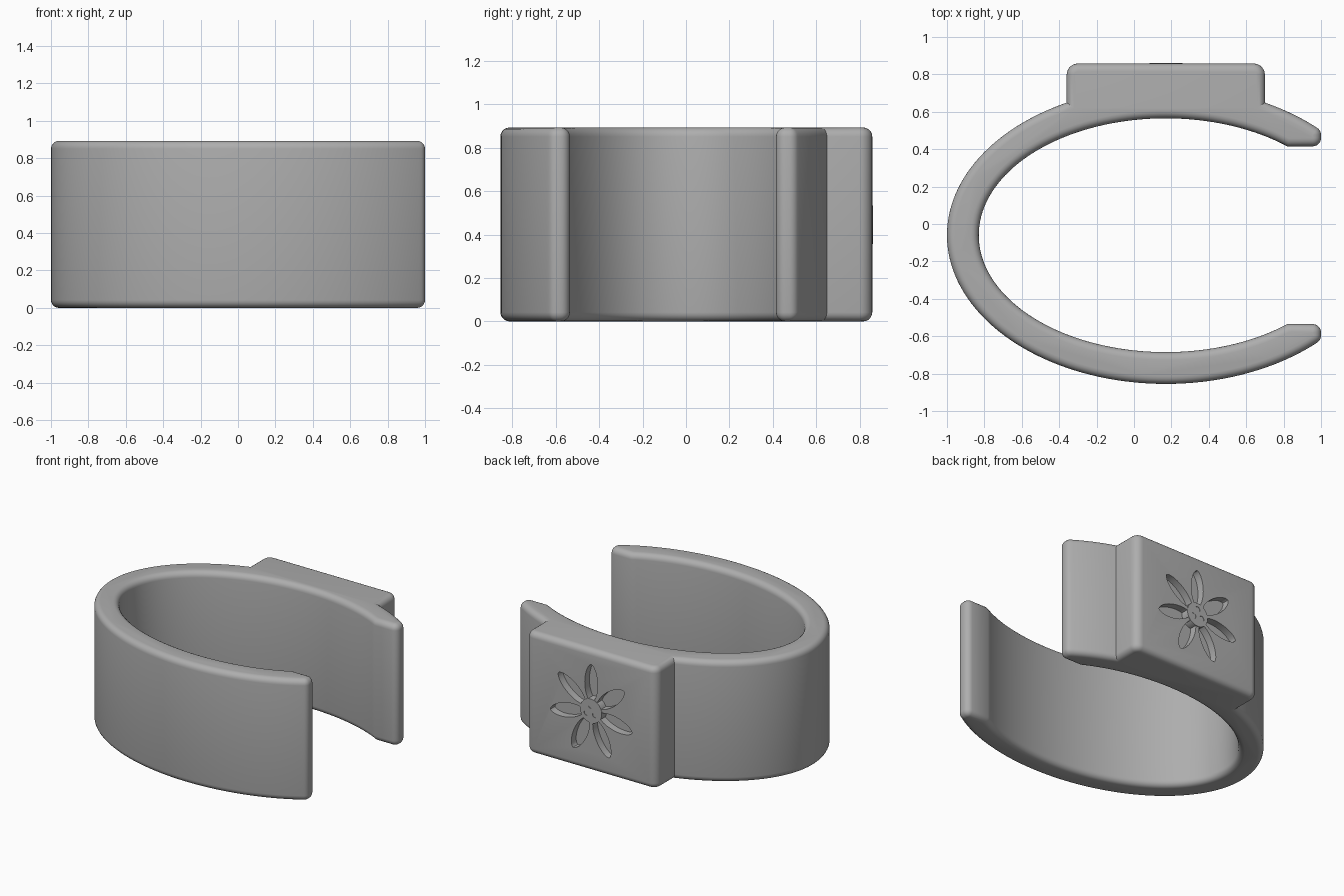
import bpy, bmesh, math
from mathutils import Vector, Matrix

if "Cube" in bpy.data.objects:
    bpy.data.objects.remove(bpy.data.objects["Cube"])

CX, CY = 0.17, -0.06                  # centre of the ellipses
HEIGHT, ROUND = 0.893, 0.042
FACE_Y, HUB_Z = 0.858, 0.445          # plate face and flower height

grey = bpy.data.materials.new("grey")
grey.diffuse_color = (0.42, 0.42, 0.42, 1)
grey.use_nodes = True
grey.node_tree.nodes["Principled BSDF"].inputs["Base Color"].default_value = grey.diffuse_color


def ellipse(a, b, t0, t1, n):
    ts = [t0 + (t1 - t0) * i / n for i in range(n + 1)]
    return [(CX + a * math.cos(t), CY + b * math.sin(t), 0) for t in ts]


def fillet(points, n=6):
    """Replace every (x, y, radius) corner that has a radius with an arc."""
    out = []
    for i, (x, y, r) in enumerate(points):
        p = Vector((x, y))
        if not r:
            out.append(p)
            continue
        u = (Vector(points[i - 1][:2]) - p).normalized()
        v = (Vector(points[(i + 1) % len(points)][:2]) - p).normalized()
        half = u.angle(v) / 2
        tangent = r / math.tan(half)
        c = p + (u + v).normalized() * (r / math.sin(half))
        a, b = p + u * tangent - c, p + v * tangent - c
        sweep = a.angle(b)
        for k in range(n + 1):
            f = k / n
            out.append(c + (a * math.sin((1 - f) * sweep) + b * math.sin(f * sweep)) / math.sin(sweep))
    return out


def inset(points, d):
    """Move a counter-clockwise outline inwards by d with mitred corners."""
    out = []
    for i, p in enumerate(points):
        e1 = (p - points[i - 1]).normalized()
        e2 = (points[(i + 1) % len(points)] - p).normalized()
        n1, n2 = Vector((-e1.y, e1.x)), Vector((-e2.y, e2.x))
        out.append(p + (n1 + n2) * (d / (1 + n1.dot(n2))))
    return out


def stack(bm, rings):
    """Skin a list of equal-length rings and close both ends."""
    loops = [[bm.verts.new(p) for p in ring] for ring in rings]
    for lo, hi in zip(loops, loops[1:]):
        for i in range(len(lo)):
            bm.faces.new((lo[i - 1], lo[i], hi[i], hi[i - 1]))
    bm.faces.new(loops[0][::-1])
    bm.faces.new(loops[-1])


def finish(name, bm):
    bmesh.ops.recalc_face_normals(bm, faces=bm.faces)
    mesh = bpy.data.meshes.new(name)
    bm.to_mesh(mesh)
    bm.free()
    mesh.materials.append(grey)
    ob = bpy.data.objects.new(name, mesh)
    bpy.context.collection.objects.link(ob)
    return ob


def activate(ob):
    bpy.ops.object.select_all(action='DESELECT')
    ob.select_set(True)
    bpy.context.view_layer.objects.active = ob


def cut(ob, cutter):
    mod = ob.modifiers.new("cut", 'BOOLEAN')
    mod.operation, mod.solver, mod.object = 'DIFFERENCE', 'EXACT', cutter
    activate(ob)
    bpy.ops.object.modifier_apply(modifier=mod.name)
    bpy.data.objects.remove(cutter)


def cylinder(bm, x, z, r, y0, y1, n):
    mid = Matrix.Translation((x, (y0 + y1) / 2, z)) @ Matrix.Rotation(math.pi / 2, 4, 'X')
    bmesh.ops.create_cone(bm, cap_ends=True, segments=n, radius1=r, radius2=r,
                          depth=abs(y1 - y0), matrix=mid)


# open cuff outline: outer ellipse broken by the plate, then the inner ellipse
tip = math.acos(0.83 / 1.17)
outer = ellipse(1.17, 0.795, tip, 2 * math.pi - tip, 120)
right = [p for p in outer if p[1] > 0 and p[0] > 0.72]
left = [p for p in outer if p[1] <= 0 or p[0] < -0.38]
right[0] = (1.0, right[0][1], 0.045)
left[-1] = (1.0, left[-1][1], 0.045)
plate = [(0.70, 0.649, 0), (0.70, FACE_Y, 0.06), (-0.36, FACE_Y, 0.06), (-0.36, 0.649, 0)]
inner = ellipse(1.0, 0.625, 2 * math.pi - 0.863, 0.863, 110)
outline = fillet(right + plate + left + [(1.0, -0.535, 0.045)] + inner + [(1.0, 0.415, 0.045)])

# cuff with rounded top and bottom rims
steps = [ROUND * 1.0 * (1 - math.sin(k * math.pi / 10)) for k in range(6)]
drops = [ROUND * (1 - math.cos(k * math.pi / 10)) for k in range(6)]
levels = list(zip(steps, drops))
levels += [(d, HEIGHT - z) for d, z in reversed(levels)]
bm = bmesh.new()
stack(bm, [[(p.x, p.y, z) for p in inset(outline, d)] for d, z in levels])
cuff = finish("cuff", bm)

# seven carved petals around the plate centre
bm = bmesh.new()
for k in range(7):
    ang = math.pi / 2 + k * math.tau / 7
    ca, sa = math.cos(ang), math.sin(ang)
    lens = []
    for i in range(28):
        t = i / 28 * math.tau
        s = math.sin(t)
        r, w = 0.20 - 0.14 * math.cos(t), 0.052 * math.copysign(abs(s) ** 1.2, s)
        lens.append((CX + r * ca - w * sa, HUB_Z + r * sa + w * ca))
    stack(bm, [[(x, y, z) for x, z in lens] for y in (FACE_Y - 0.055, FACE_Y + 0.05)])
cut(cuff, finish("petal_cutter", bm))

# round flower centre with three small holes
bm = bmesh.new()
cylinder(bm, CX, HUB_Z, 0.088, FACE_Y - 0.07, FACE_Y + 0.003, 40)
hub = finish("flower_centre", bm)
bm = bmesh.new()
for k in range(3):
    a = math.pi / 2 + k * math.tau / 3
    cylinder(bm, CX + 0.04 * math.cos(a), HUB_Z + 0.04 * math.sin(a), 0.021,
             FACE_Y - 0.035, FACE_Y + 0.04, 20)
cut(hub, finish("hole_cutter", bm))

for ob in (cuff, hub):
    activate(ob)
    bpy.ops.object.shade_smooth_by_angle(angle=math.radians(30))
